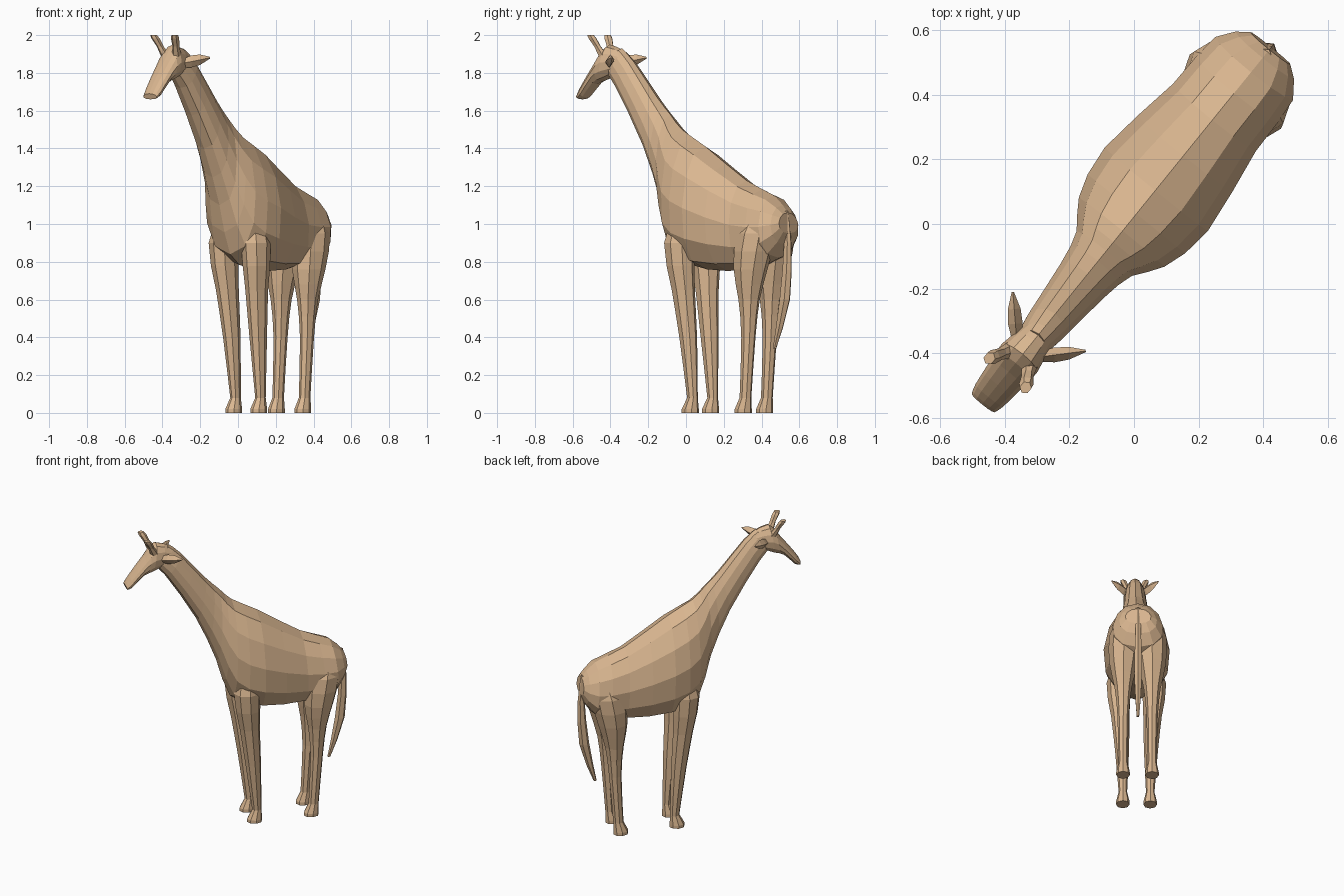
import bpy, bmesh, math
from mathutils import Vector

cube = bpy.data.objects.get("Cube")
if cube:
    bpy.data.objects.remove(cube)

colour = (0.7, 0.47, 0.28, 1)
tan = bpy.data.materials.new("warm tan")
tan.use_nodes = True
tan.diffuse_color = colour
tan.node_tree.nodes["Principled BSDF"].inputs["Base Color"].default_value = colour

# The animal stands diagonally; its local -x is forward
heading = math.radians(51)
centre = (-0.01, 0.01, 0)


def refine(stations):
    """Add a smoothly curved in-between station to every gap."""
    rows = [Vector(s) for s in stations]
    padded = [rows[0], *rows, rows[-1]]
    result = []
    for before, start, end, after in zip(padded, rows, rows[1:], padded[3:]):
        middle = (start + end) / 2
        bulge = (start + end - before - after) / 16
        result += [start, middle + bulge]
    return result + [rows[-1]]


def loft(name, rings):
    """Skin a row of equal-sized rings and cap both ends."""
    bm = bmesh.new()
    rows = [[bm.verts.new(point) for point in ring] for ring in rings]
    for ring, following in zip(rows, rows[1:]):
        for i in range(len(ring)):
            bm.faces.new((ring[i - 1], ring[i], following[i], following[i - 1]))
    bm.faces.new(rows[0])
    bm.faces.new(rows[-1])
    bmesh.ops.recalc_face_normals(bm, faces=bm.faces)
    mesh = bpy.data.meshes.new(name)
    bm.to_mesh(mesh)
    bm.free()
    mesh.materials.append(tan)
    part = bpy.data.objects.new(name, mesh)
    part.rotation_euler.z = heading
    part.location = centre
    bpy.context.collection.objects.link(part)


def circle(sides):
    """Cosine and sine pairs around a unit circle."""
    angles = [math.tau * i / sides for i in range(sides)]
    return [(math.cos(a), math.sin(a)) for a in angles]


def hanging_ring(top_x, top_z, low_x, low_z, half_width):
    """Full, slightly pear-shaped ring between the back and belly lines."""
    top, low = Vector((top_x, 0, top_z)), Vector((low_x, 0, low_z))
    ring = []
    for c, s in circle(12):
        point = top.lerp(low, (1 - c) / 2)
        fullness = math.copysign(abs(s) ** 0.85, s)
        point.y = half_width * fullness * (1 - 0.12 * c)
        ring.append(point)
    return ring


def level_ring(x, y, z, radius, sides=8, narrowing=0.88):
    """Horizontal oval, a little narrower across than along."""
    return [Vector((x + radius * c, y + radius * narrowing * s, z))
            for c, s in circle(sides)]


# Body and neck: back line x and z, belly line x and z, half width
body = [
    (.68, 1.06, .69, .95, .08),
    (.59, 1.15, .62, .82, .155),
    (.4, 1.23, .42, .76, .165),
    (.12, 1.41, .13, .76, .205),
    (-.04, 1.5, -.05, .84, .17),
    (-.12, 1.58, -.14, 1.1, .11),
    (-.21, 1.67, -.27, 1.4, .085),
    (-.37, 1.86, -.47, 1.72, .065),
    (-.45, 1.93, -.54, 1.79, .05),
]
loft("body_and_neck", [hanging_ring(*station) for station in refine(body)])

# Head from the back of the skull to the lips, same layout
head = [
    (-.43, 1.91, -.47, 1.8, .05),
    (-.53, 1.95, -.56, 1.76, .07),
    (-.6, 1.87, -.62, 1.74, .065),
    (-.7, 1.74, -.69, 1.67, .055),
    (-.73, 1.69, -.72, 1.66, .045),
]
loft("head", [hanging_ring(*station) for station in refine(head)])

# Legs from inside the body to the ankle: x, sideways, height, radius
legs = {
    "front_leg": [(.05, .07, 1.1, .05), (.03, .11, .9, .085), (.05, .1, .65, .065),
                  (.075, .09, .4, .05), (.1, .085, .08, .03)],
    "back_leg": [(.56, .06, 1.1, .05), (.53, .08, .95, .11), (.5, .09, .76, .095),
                 (.49, .09, .6, .06), (.485, .09, .4, .04), (.465, .09, .08, .033)],
}


def build_leg(name, stations, side):
    """Curved leg ending in a hoof that points forward."""
    rows = refine(stations)
    ankle = rows[-1]
    for height in (.02, 0):
        rows.append(Vector((ankle[0] - .015, ankle[1], height, .048)))
    loft(name, [level_ring(x, side * y, z, r) for x, y, z, r in rows])


def build_horn(name, side):
    """Straight horn with a blunt knob, leaning out and forward."""
    base = Vector((-.54, side * .035, 1.88))
    tip = Vector((-.605, side * .072, 2))
    rings = []
    for along, radius in ((0, .03), (.5, .02), (.85, .024), (1, .02)):
        x, y, z = base.lerp(tip, along)
        rings.append(level_ring(x, y, z, radius, sides=6))
    loft(name, rings)


def build_ear(name, side):
    """Leaf-shaped ear sweeping out and back to a point."""
    root = Vector((-.51, side * .04, 1.85))
    tip = Vector((-.4, side * .145, 1.88))
    rings = []
    for along, height in ((0, .02), (.35, .032), (.65, .028), (1, .005)):
        middle = root.lerp(tip, along)
        up = Vector((0, 0, height))
        across = Vector((height, -side * height, 0)) / 2
        rings.append([middle + offset for offset in (across, up, -across, -up)])
    loft(name, rings)


for label, side in (("left", -1), ("right", 1)):
    for leg, stations in legs.items():
        build_leg(f"{label}_{leg}", stations, side)
    build_horn(f"{label}_horn", side)
    build_ear(f"{label}_ear", side)

# Tail with a tuft, hanging behind the rump: x, height, radius
tail = [(.66, 1.07, .02), (.68, .9, .022), (.66, .6, .032), (.59, .34, .01)]
loft("tail", [level_ring(x, 0, z, r, sides=6) for x, z, r in refine(tail)])
